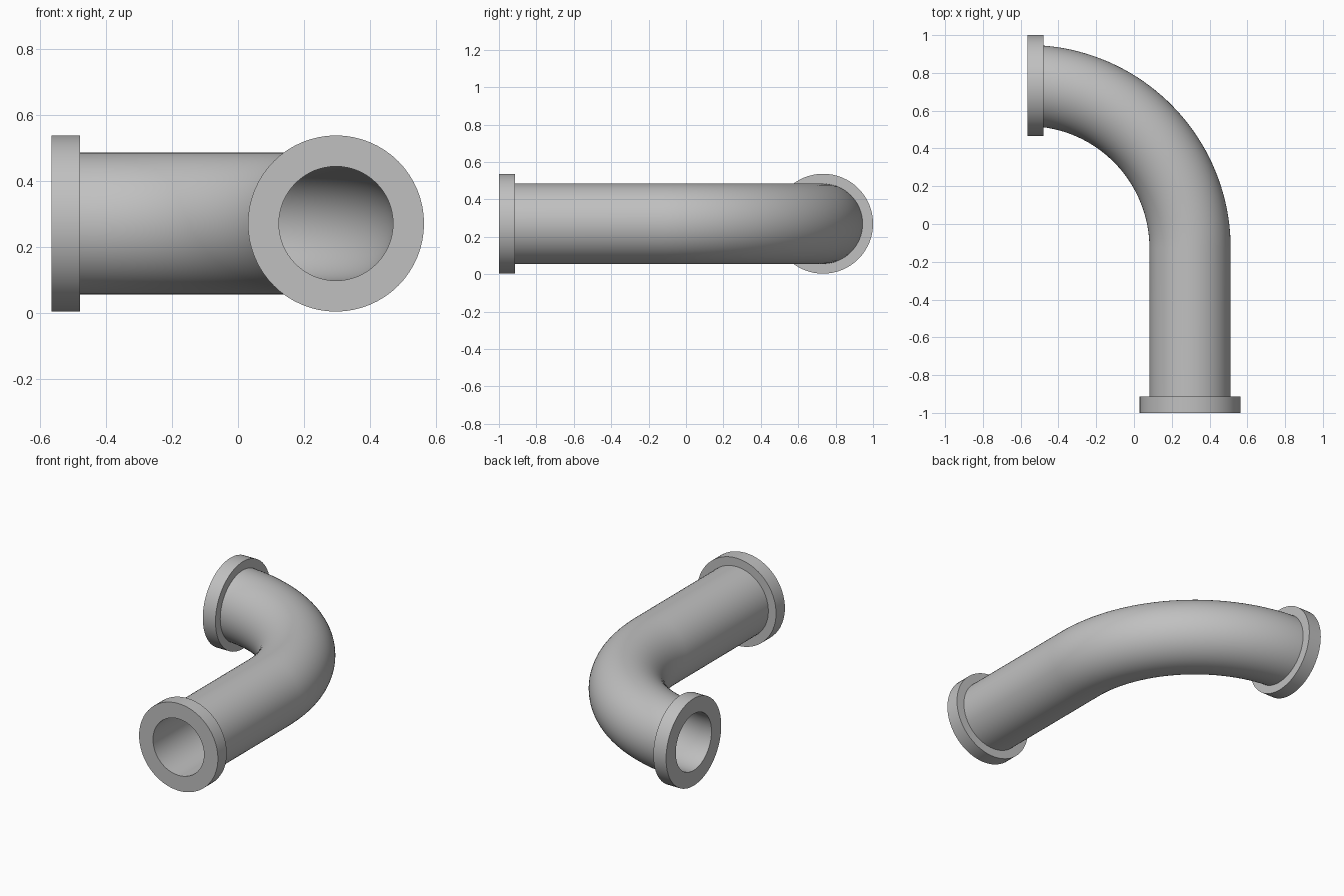
import bpy
import bmesh
from math import sin, cos, pi, radians
from mathutils import Vector

cube = bpy.data.objects.get("Cube")
if cube:
    bpy.data.objects.remove(cube, do_unlink=True)

SIDES = 64
PIPE_X, PIPE_Z = 0.297, 0.27     # axis of the straight run
END_X, END_Y = -0.565, 0.733     # centre of the side opening
BEND = PIPE_X - END_X            # bend radius
CENTRE = Vector((END_X, END_Y - BEND, PIPE_Z))
OUTER, BORE, FLANGE, THICK = 0.215, 0.173, 0.267, 0.086

grey = bpy.data.materials.new("pipe_grey")
grey.use_nodes = True
colour = (0.53, 0.53, 0.53, 1)
grey.diffuse_color = colour
bsdf = grey.node_tree.nodes["Principled BSDF"]
bsdf.inputs["Base Color"].default_value = colour
bsdf.inputs["Roughness"].default_value = 0.6


def ring_solid(name, stations):
    """Closed solid from rings given as (centre, heading angle, radius)."""
    bm = bmesh.new()
    rings = []
    for centre, angle, radius in stations:
        side = Vector((cos(angle), sin(angle), 0))
        rings.append([bm.verts.new(centre + radius * (
            side * cos(2 * pi * i / SIDES) + Vector((0, 0, sin(2 * pi * i / SIDES)))))
            for i in range(SIDES)])
    for a, b in zip(rings, rings[1:] + rings[:1]):
        for i in range(SIDES):
            j = (i + 1) % SIDES
            bm.faces.new((a[i], a[j], b[j], b[i]))
    bmesh.ops.recalc_face_normals(bm, faces=bm.faces)
    mesh = bpy.data.meshes.new(name)
    bm.to_mesh(mesh)
    bm.free()
    mesh.materials.append(grey)
    obj = bpy.data.objects.new(name, mesh)
    bpy.context.collection.objects.link(obj)
    bpy.ops.object.select_all(action="DESELECT")
    obj.select_set(True)
    bpy.context.view_layer.objects.active = obj
    bpy.ops.object.shade_smooth_by_angle(angle=radians(35))


# Pipe: straight run followed by a quarter bend
def pipe_path(inset):
    front = Vector((PIPE_X, -1 + inset, PIPE_Z))
    path = [(front, 0)]
    steps = 40
    last = pi / 2 - inset / BEND
    for k in range(steps + 1):
        a = last * k / steps
        path.append((CENTRE + BEND * Vector((cos(a), sin(a), 0)), a))
    return path


outside = [(c, a, OUTER) for c, a in pipe_path(0.02)]
inside = [(c, a, BORE) for c, a in pipe_path(0)]
ring_solid("bent_pipe", outside + inside[::-1])


# Flanges: flat collars around both openings
def flange(name, face, inward, angle):
    back = face + inward * THICK
    ring_solid(name, [(face, angle, BORE), (face, angle, FLANGE),
                      (back, angle, FLANGE), (back, angle, 0.2)])


flange("front_flange", Vector((PIPE_X, -1, PIPE_Z)), Vector((0, 1, 0)), 0)
flange("side_flange", Vector((END_X, END_Y, PIPE_Z)), Vector((1, 0, 0)), pi / 2)
